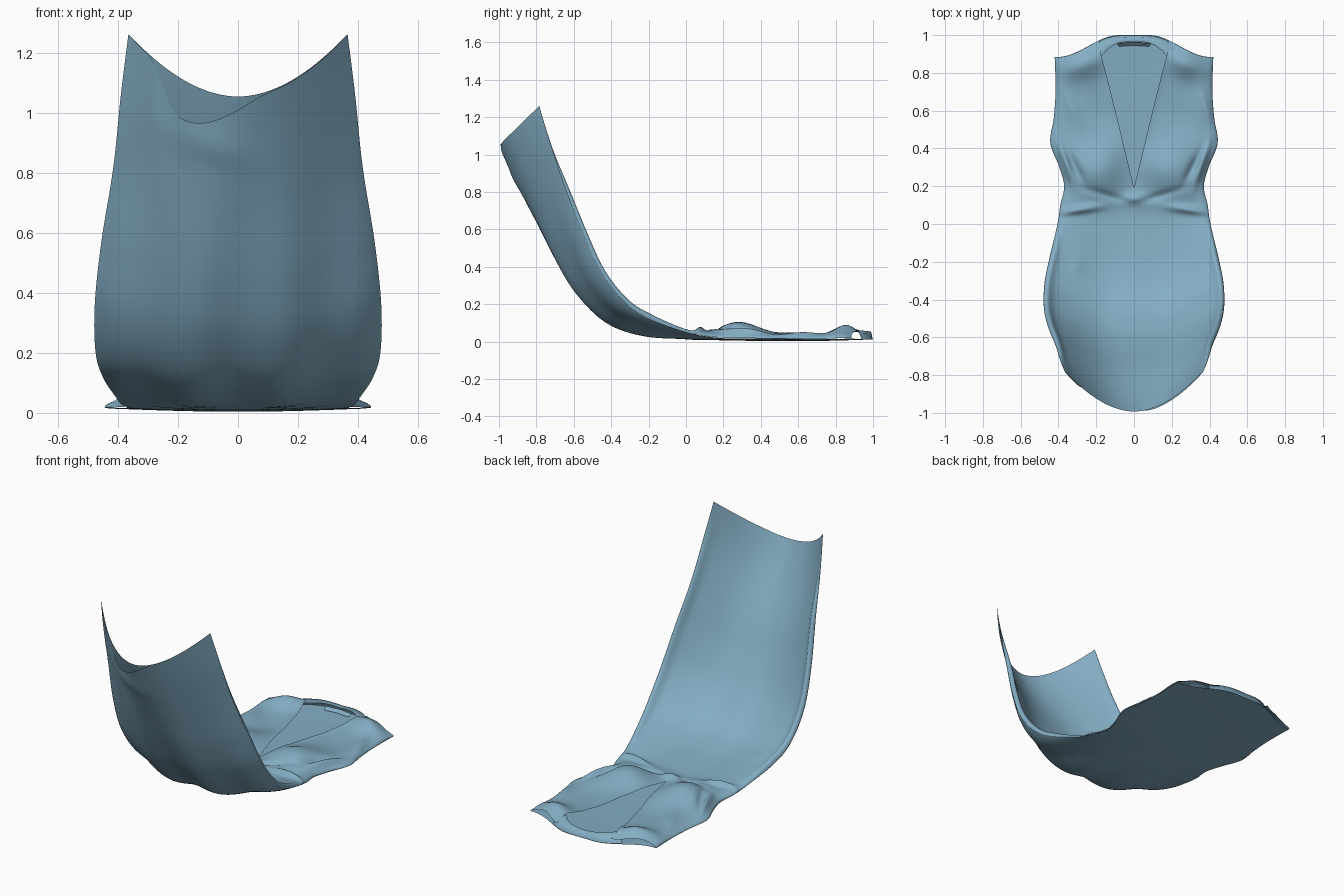
import bpy, bmesh, math
from mathutils import Vector

if "Cube" in bpy.data.objects:
    bpy.data.objects.remove(bpy.data.objects["Cube"])

# Spine of the cloth, hem to collar: centre y, centre z, edge y, edge z, half width
ROWS = [
    (-1.00, 1.05, -.785, 1.26, .365), (-.925, .885, -.725, 1.06, .39),
    (-.82, .67, -.645, .82, .415), (-.70, .435, -.545, .57, .455),
    (-.58, .25, -.445, .36, .477), (-.42, .10, -.315, .20, .474),
    (-.22, .032, -.18, .115, .448), (0, .012, 0, .05, .405),
    (.10, .009, .10, .03, .39), (.20, .007, .20, .018, .37),
    (.30, .005, .30, .016, .395), (.43, .004, .43, .018, .443),
    (.58, .004, .56, .015, .425), (.78, .005, .71, .014, .415), (1.0, .012, .885, .016, .42)]
NV, NU = 140, 32


def gauss(x, y, cx, cy, sx, sy, ang=0):
    c, s = math.cos(ang), math.sin(ang)
    a, b = (x - cx) * c + (y - cy) * s, -(x - cx) * s + (y - cy) * c
    return math.exp(-(a / sx) ** 2 - (b / sy) ** 2)


def step(a, b, x):
    k = max(0, min(1, (x - a) / (b - a)))
    return k * k * (3 - 2 * k)


def spine(v):
    f = v * (len(ROWS) - 1)
    i = min(int(f), len(ROWS) - 2)
    k = f - i
    p = [ROWS[max(0, min(len(ROWS) - 1, i + d))] for d in (-1, 0, 1, 2)]
    return [.5 * (2 * b + (c - a) * k + (2 * a - 5 * b + 4 * c - d) * k * k
                  + (3 * b - a - 3 * c + d) * k ** 3) for a, b, c, d in zip(*p)]


def neck_width(y):
    return .18 * max(0, min(1, (y - .19) / .75))


def wrinkles(x, y):
    # bust, shoulder, underarm and waist folds, roughly mirrored
    a = abs(x)
    h = .07 * gauss(a, y, .19, .29, .14, .15)
    h += .05 * gauss(a, y, .27, .86, .11, .08, -.3)
    h += .028 * gauss(a, y, .36, .32, .11, .018, 1.25)
    h -= .02 * gauss(a, y, .31, .30, .09, .018, 1.1)
    h += .026 * gauss(a, y, .29, .075, .11, .02, -.15)
    h += .026 * gauss(x, y, .0, .13, .06, .03)
    h += .012 * gauss(x, y, -.33, .62, .03, .12, .4)
    h += .016 * gauss(x, y, .38, .62, .025, .12, .3)
    h -= .014 * gauss(a, y, .14, .15, .12, .018, .3)
    h += step(0, .2, y) * .003 * math.sin(23 * x + 9 * y) * math.sin(17 * y - 6 * x)
    return h


def cloth_point(v, u, side, front):
    yc, zc, ye, ze, w = spine(v)
    a, b = spine(max(0, v - .01)), spine(min(1, v + .01))
    t = Vector((b[0] - a[0], b[1] - a[1])).normalized()
    n = (-t.y, t.x)
    neck = neck_width(yc) if front else 0
    x = side * (neck + (w - neck) * math.sin(u * math.pi / 2))
    r = min(1, abs(x) / w)
    k = r ** (1.9 + .6 * step(-.95, -.5, yc) - .8 * step(.0, .8, yc))
    k += (step(.2, .95, r) - k) * step(.6, .9, yc)
    y, z = yc + (ye - yc) * k, zc + (ze - zc) * k
    skirt = 1 - step(-.3, .05, yc)
    edge = math.sqrt(max(0, 1 - r ** 10))
    # soft vertical pleats fading towards the hem
    d = skirt * .010 * math.cos(21 * x) * step(-1, -.6, yc) * edge
    if front:
        gap = .008 + .03 * step(-1, -.75, yc) * (1 - .35 * step(-.2, .1, yc))
        gap *= 1 - .6 * step(.9, 1, yc)
        d = d * .3 + gap * edge + wrinkles(x, y) * (1 - .6 * r ** 12)
        d += .012 * step(.3, .5, yc) * math.exp(-u * 14)
        # rolled side seams and a small patch bump low on the skirt
        d += .03 * skirt * step(-1, -.8, yc) * gauss(r, 0, .965, 0, .05, 1) * edge
        d += .006 * gauss(x, y, -.3, -.22, .03, .05)
    else:
        # slack hem hanging lower on one side, with a shallow swag under it
        slack = step(-.30, -.2, x) * (1 - step(-.2, .12, x))
        drop = .14 * slack * (1 - step(-1, -.75, yc))
        y, z = y + t.x * drop, z + t.y * drop
        d -= .006 * slack * (1 - step(-.95, -.7, yc))
        d -= .008 * gauss(x, z, -.11, .90, .15, .05, -.35)
    return (x, y + n[0] * d, max(.002, z + n[1] * d))


def finish(name, me):
    ob = bpy.data.objects.new(name, me)
    bpy.context.collection.objects.link(ob)
    me.materials.append(cloth)
    for p in me.polygons:
        p.use_smooth = True


def panel(name, front):
    bm = bmesh.new()
    for side in (-1, 1):
        g = [[bm.verts.new(cloth_point(j / NV, i / NU, side, front))
              for i in range(NU + 1)] for j in range(NV + 1)]
        for j in range(NV):
            for i in range(NU):
                q = [g[j][i], g[j][i + 1], g[j + 1][i + 1], g[j + 1][i]]
                bm.faces.new(q if (side > 0) == front else q[::-1])
    bmesh.ops.remove_doubles(bm, verts=bm.verts, dist=.0003)
    me = bpy.data.meshes.new(name)
    bm.to_mesh(me)
    bm.free()
    finish(name, me)


def strip(name, *rails):
    n = len(rails[0])
    me = bpy.data.meshes.new(name)
    me.from_pydata(sum(rails, []), [],
                   [(r * n + i, r * n + i + 1, r * n + n + i + 1, r * n + n + i)
                    for r in range(len(rails) - 1) for i in range(n - 1)])
    finish(name, me)


cloth = bpy.data.materials.new("blue_cloth")
cloth.diffuse_color = (.23, .42, .55, 1)
cloth.use_nodes = True
cloth.node_tree.nodes["Principled BSDF"].inputs["Base Color"].default_value = cloth.diffuse_color

# Lower and upper cloth layers
panel("back_panel", False)
panel("front_panel", True)

# Folded collar around the back of the neck, tucked into the shoulders
arc = [-1 + i / 12 for i in range(25)]
strip("collar",
      [(.23 * a, .999 - .06 * abs(a) ** 3, .012) for a in arc],
      [(.21 * a, .99 - .07 * abs(a) ** 3, .05 + .01 * abs(a)) for a in arc],
      [(.175 * a, .965 - .08 * abs(a) ** 3, .045 + .01 * abs(a)) for a in arc])

# Small inside tab at the back of the neck
strip("neck_tab", [(-.09, .957, .035), (0, .962, .038), (.09, .957, .035)],
      [(-.08, .94, .018), (0, .945, .02), (.08, .94, .018)])
